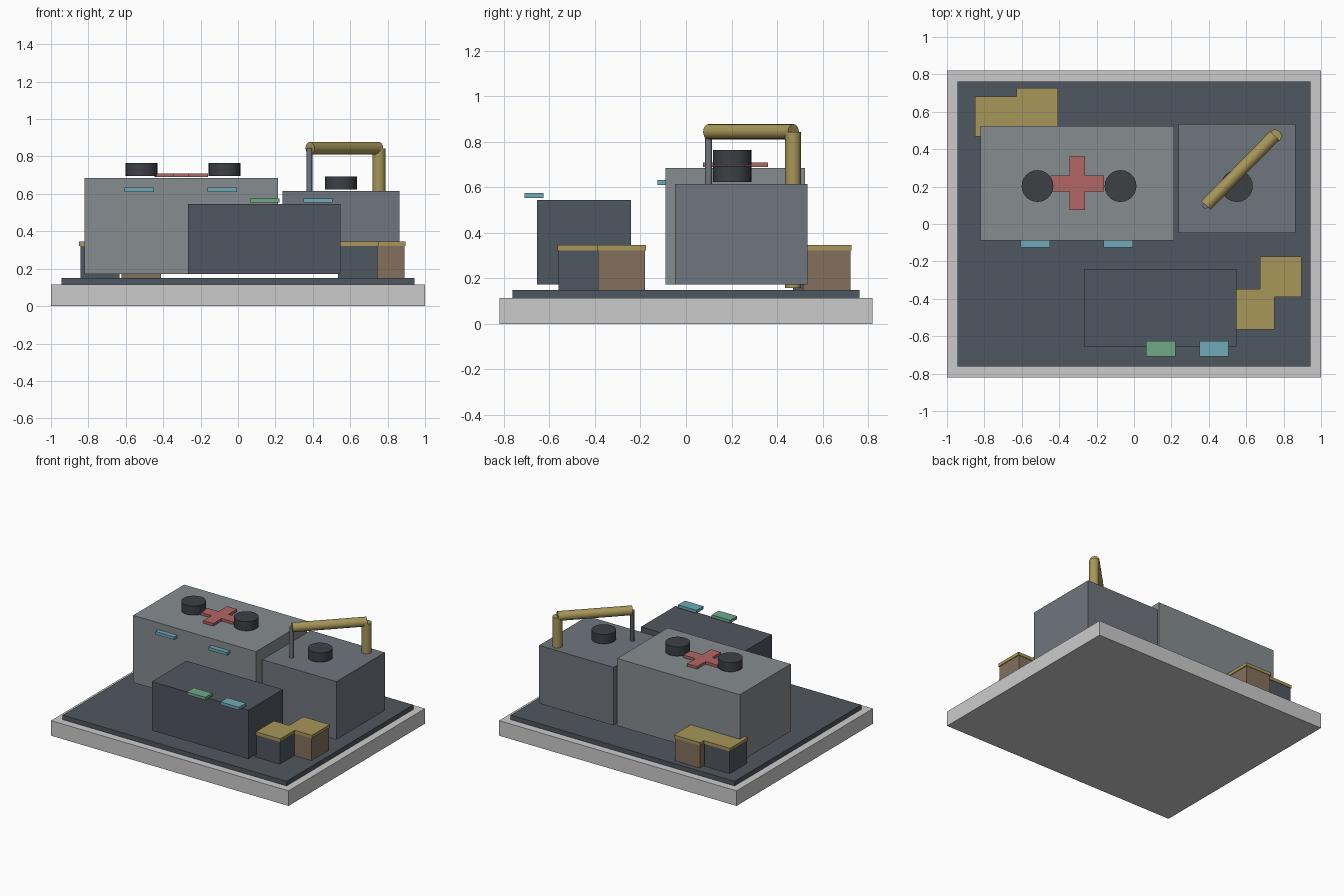
import bpy, bmesh, math
from mathutils import Vector

if "Cube" in bpy.data.objects:
    bpy.data.objects.remove(bpy.data.objects["Cube"])

def mat(name, r, g, b):
    m = bpy.data.materials.new(name)
    m.diffuse_color = (r, g, b, 1)
    m.use_nodes = True
    m.node_tree.nodes["Principled BSDF"].inputs["Base Color"].default_value = m.diffuse_color
    return m

DARK = mat("dark_slate", .08, .095, .115)
LIGHT = mat("light_panel", .24, .265, .28)
MID = mat("mid_panel", .16, .18, .21)
BLACK = mat("vent_black", .045, .052, .06)
GOLD = mat("ochre", .39, .31, .10)
BROWN = mat("crate_brown", .23, .16, .11)
RED = mat("red", .45, .13, .13)
CYAN = mat("cyan", .16, .40, .48)
GREEN = mat("green", .16, .40, .25)

def finish(bm, name, material):
    bmesh.ops.recalc_face_normals(bm, faces=bm.faces[:])
    me = bpy.data.meshes.new(name)
    bm.to_mesh(me)
    bm.free()
    ob = bpy.data.objects.new(name, me)
    bpy.context.collection.objects.link(ob)
    if material:
        me.materials.append(material)
    return ob

def box(name, x, y, z, material=None):
    """Box from (min, max) ranges."""
    bm = bmesh.new()
    bmesh.ops.create_cube(bm, size=1)
    for v in bm.verts:
        v.co = [r[0] + (c + .5) * (r[1] - r[0]) for c, r in zip(v.co, (x, y, z))]
    return finish(bm, name, material)

def rod(name, a, b, radius, material, sides=16):
    """Capped cylinder from a to b."""
    a, b = Vector(a), Vector(b)
    bm = bmesh.new()
    bmesh.ops.create_cone(bm, cap_ends=True, segments=sides, radius1=radius,
                          radius2=radius, depth=(b - a).length)
    ob = finish(bm, name, material)
    ob.location = (a + b) / 2
    ob.rotation_euler = (b - a).to_track_quat('Z', 'Y').to_euler()
    bpy.ops.object.select_all(action='DESELECT')
    ob.select_set(True)
    bpy.context.view_layer.objects.active = ob
    bpy.ops.object.shade_smooth_by_angle(angle=math.radians(30))
    return ob

# Base slab and deck
box("base_slab", (-1, 1), (-.82, .82), (0, .115))
box("deck", (-.943, .943), (-.762, .762), (.115, .15), DARK)

# Three building blocks
box("main_block", (-.82, .214), (-.089, .523), (.173, .685), LIGHT)
box("side_block", (.237, .863), (-.048, .534), (.173, .615), MID)
box("front_block", (-.267, .547), (-.655, -.241), (.173, .545), DARK)

# Round roof vents
for i, (x, z) in enumerate([(-.516, .695), (-.072, .695), (.55, .623)]):
    rod(f"roof_vent_{i + 1}", (x, .203, z), (x, .203, z + .07), .085, BLACK, 24)

# Red roof cross, extruded from its outline
cx, cy, a, w = -.303, .217, .143, .042
quarter = [(a, -w), (a, w), (w, w)]
outline = []
for k in range(4):
    c, s = round(math.cos(k * math.pi / 2)), round(math.sin(k * math.pi / 2))
    outline += [(cx + c * x - s * y, cy + s * x + c * y) for x, y in quarter]
bm = bmesh.new()
face = bm.faces.new([bm.verts.new((x, y, .69)) for x, y in outline])
top = bmesh.ops.extrude_face_region(bm, geom=[face])["geom"]
bmesh.ops.translate(bm, vec=(0, 0, .02),
                    verts=[v for v in top if isinstance(v, bmesh.types.BMVert)])
finish(bm, "roof_cross", RED)

# Light strips
for i, (x, y, z, m) in enumerate([(-.528, -.083, .622, CYAN), (-.084, -.083, .622, CYAN),
                                  (.143, -.667, .565, GREEN), (.427, -.667, .565, CYAN)]):
    box(f"light_strip_{i + 1}", (x - .078, x + .078), (y - .042, y + .042),
        (z - .011, z + .011), m)

# Pipework over the side block
rod("riser_pipe", (.754, .47, .158), (.754, .47, .842), .035, GOLD)
rod("overhead_pipe", (.385, .099, .844), (.752, .472, .844), .034, GOLD)
rod("pipe_post", (.382, .099, .4), (.382, .099, .845), .016, MID, 12)

# Crates with lids
for i, (x, y, m) in enumerate([(.64, -.456, DARK), (.785, -.283, BROWN),
                               (-.738, .575, DARK), (-.517, .618, BROWN)]):
    box(f"crate_{i + 1}", (x - .105, x + .105), (y - .104, y + .104), (.15, .322), m)
    box(f"crate_lid_{i + 1}", (x - .111, x + .111), (y - .108, y + .108), (.322, .346), GOLD)
